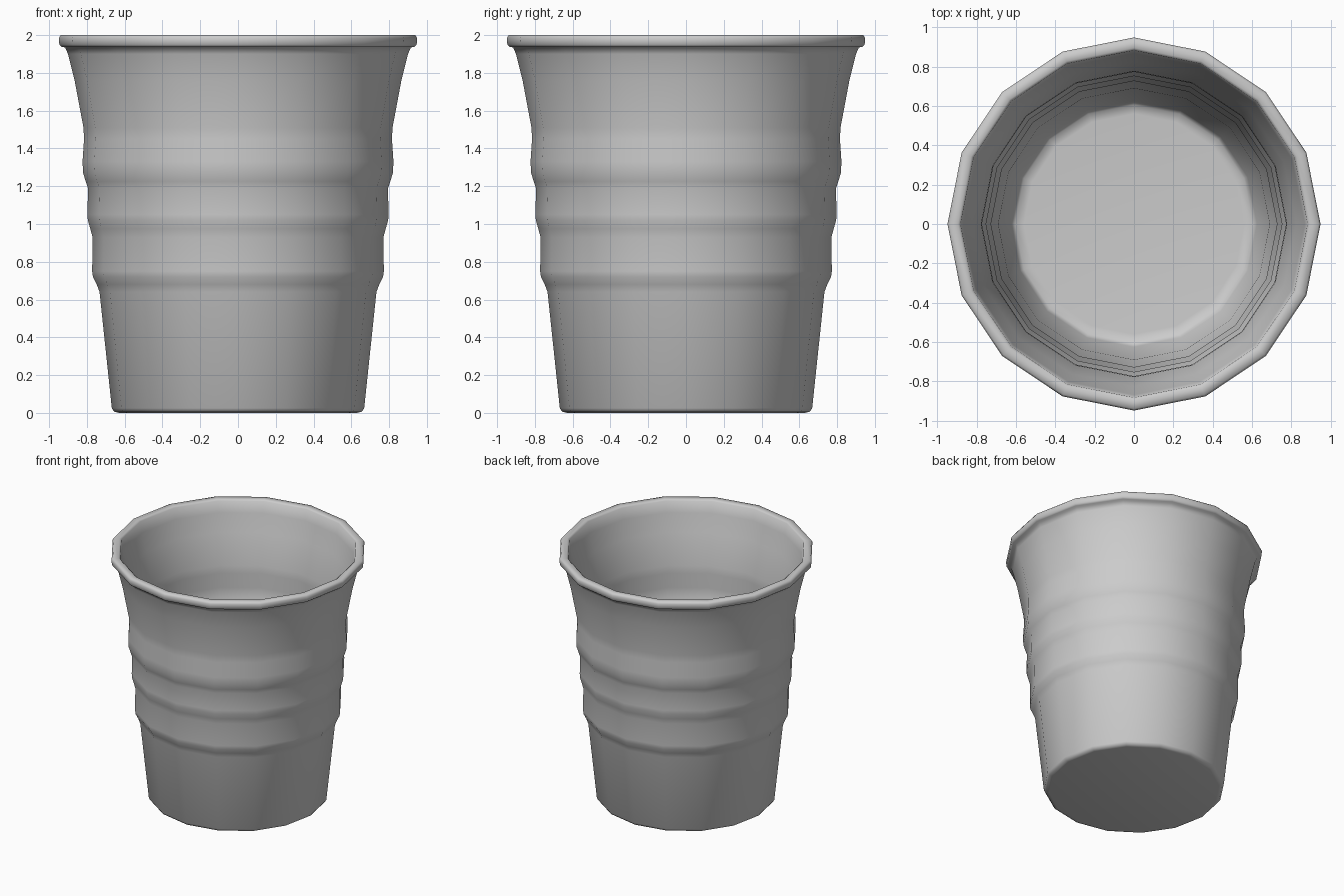
import bpy, bmesh, math

SIDES = 16

# Cup profile (radius, height): outer wall upward, over the rim, then down inside
outer = [(0.63, 0.0), (0.655, 0.006), (0.668, 0.025), (0.733, 0.64), (0.748, 0.68),
         (0.768, 0.72), (0.772, 0.75), (0.77, 0.93), (0.782, 0.975), (0.795, 1.02),
         (0.797, 1.05), (0.794, 1.19), (0.806, 1.225), (0.820, 1.27), (0.823, 1.33),
         (0.815, 1.45), (0.818, 1.51), (0.865, 1.76), (0.90, 1.90), (0.915, 1.935)]
rim = [(0.935, 1.938), (0.946, 1.95), (0.948, 1.985), (0.938, 2.0), (0.895, 2.0), (0.882, 1.99)]
inner = [(0.868, 1.90), (0.825, 1.76), (0.777, 1.51), (0.773, 1.45), (0.780, 1.33),
         (0.775, 1.25), (0.752, 1.19), (0.754, 1.05), (0.727, 0.94), (0.728, 0.74),
         (0.690, 0.63), (0.625, 0.07), (0.605, 0.045), (0.56, 0.04)]

# Revolve the profile
bm = bmesh.new()
rings = []
for r, z in outer + rim + inner:
    rings.append([bm.verts.new((r * math.cos(2 * math.pi * i / SIDES),
                                r * math.sin(2 * math.pi * i / SIDES), z))
                  for i in range(SIDES)])
for a, b in zip(rings, rings[1:]):
    for i in range(SIDES):
        j = (i + 1) % SIDES
        bm.faces.new((a[i], a[j], b[j], b[i]))

# Underside and inner floor
bm.faces.new(rings[0][::-1])
bm.faces.new(rings[-1])

mesh = bpy.data.meshes.new("cup")
bm.to_mesh(mesh)
bm.free()
cup = bpy.data.objects.new("cup", mesh)
bpy.context.collection.objects.link(cup)

# Smooth shading
bpy.context.view_layer.objects.active = cup
cup.select_set(True)
bpy.ops.object.shade_smooth_by_angle(angle=math.radians(60))
